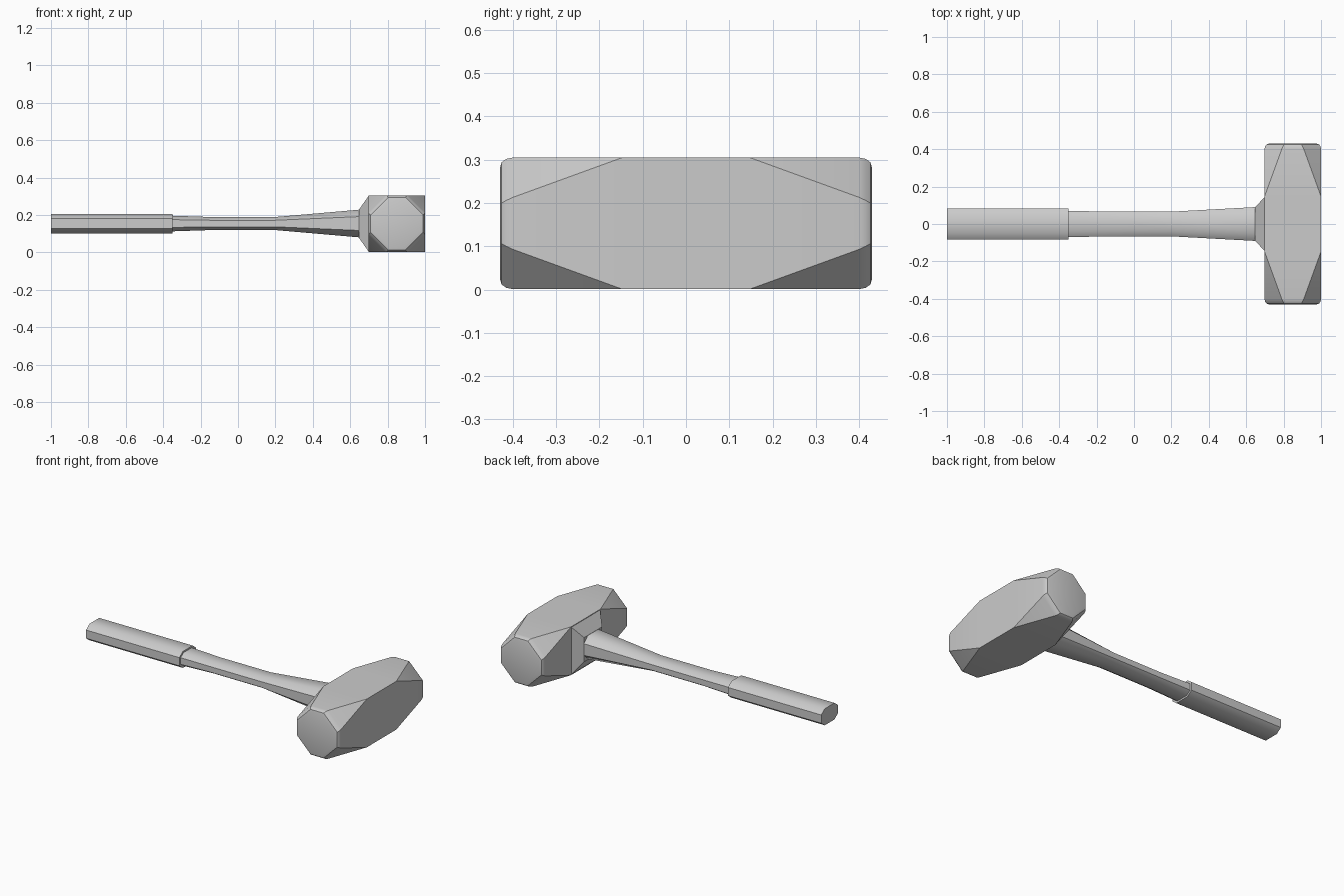
import bpy, bmesh, math

if "Cube" in bpy.data.objects:
    bpy.data.objects.remove(bpy.data.objects["Cube"])


def octagon(a, b, ca, cb):
    """Rectangle of half sizes a, b with corners cut by ca, cb."""
    return [(a, b - cb), (a - ca, b), (ca - a, b), (-a, b - cb),
            (-a, cb - b), (ca - a, -b), (a - ca, -b), (a, cb - b)]


def loft(name, rings, angle=30):
    """Skin equal-length rings of points, capping both ends."""
    bm = bmesh.new()
    loops = [[bm.verts.new(p) for p in r] for r in rings]
    for r0, r1 in zip(loops, loops[1:]):
        n = len(r0)
        for i in range(n):
            j = (i + 1) % n
            bm.faces.new((r0[i], r0[j], r1[j], r1[i]))
    bm.faces.new(loops[0])
    bm.faces.new(loops[-1])
    bmesh.ops.remove_doubles(bm, verts=bm.verts, dist=0.0005)
    bmesh.ops.recalc_face_normals(bm, faces=bm.faces)
    me = bpy.data.meshes.new(name)
    bm.to_mesh(me)
    bm.free()
    ob = bpy.data.objects.new(name, me)
    bpy.context.collection.objects.link(ob)
    bpy.ops.object.select_all(action='DESELECT')
    ob.select_set(True)
    bpy.context.view_layer.objects.active = ob
    bpy.ops.object.shade_smooth_by_angle(angle=math.radians(angle))
    return ob


ZC = 0.153

# Head: square in the middle, corners cut away towards the striking faces
half = [(0.147, 0, 0.0), (0.40, 0, 0.092), (0.415, 0.003, 0.096),
        (0.426, 0.011, 0.094), (0.43, 0.025, 0.09)]
stations = [(-y, i, c) for y, i, c in reversed(half)] + half
loft("head", [[(0.849 + u, y, ZC + v)
               for u, v in octagon(0.151 - i, 0.152 - i, c, c)]
              for y, i, c in stations], 32)

# Socket: short taper between head and handle
loft("socket", [[(x, sy * hy, ZC + sz * hz)
                 for sy, sz in ((1, 1), (-1, 1), (-1, -1), (1, -1))]
                for x, hy, hz in ((0.647, 0.09, 0.076), (0.70, 0.145, 0.151))])


def shaft(name, stations):
    loft(name, [[(x, u, ZC + 0.001 + v)
                 for u, v in octagon(hy, hz, hy * 0.42, hz * 0.5)]
                for x, hy, hz in stations], 50)


# Handle: waisted, flaring into the socket
shaft("handle", [(-0.36, 0.071, 0.042), (-0.15, 0.066, 0.035),
                 (0.20, 0.066, 0.035), (0.66, 0.091, 0.075)])

# Grip: slightly thicker sleeve
shaft("grip", [(-1.0, 0.083, 0.052), (-0.35, 0.083, 0.052)])
